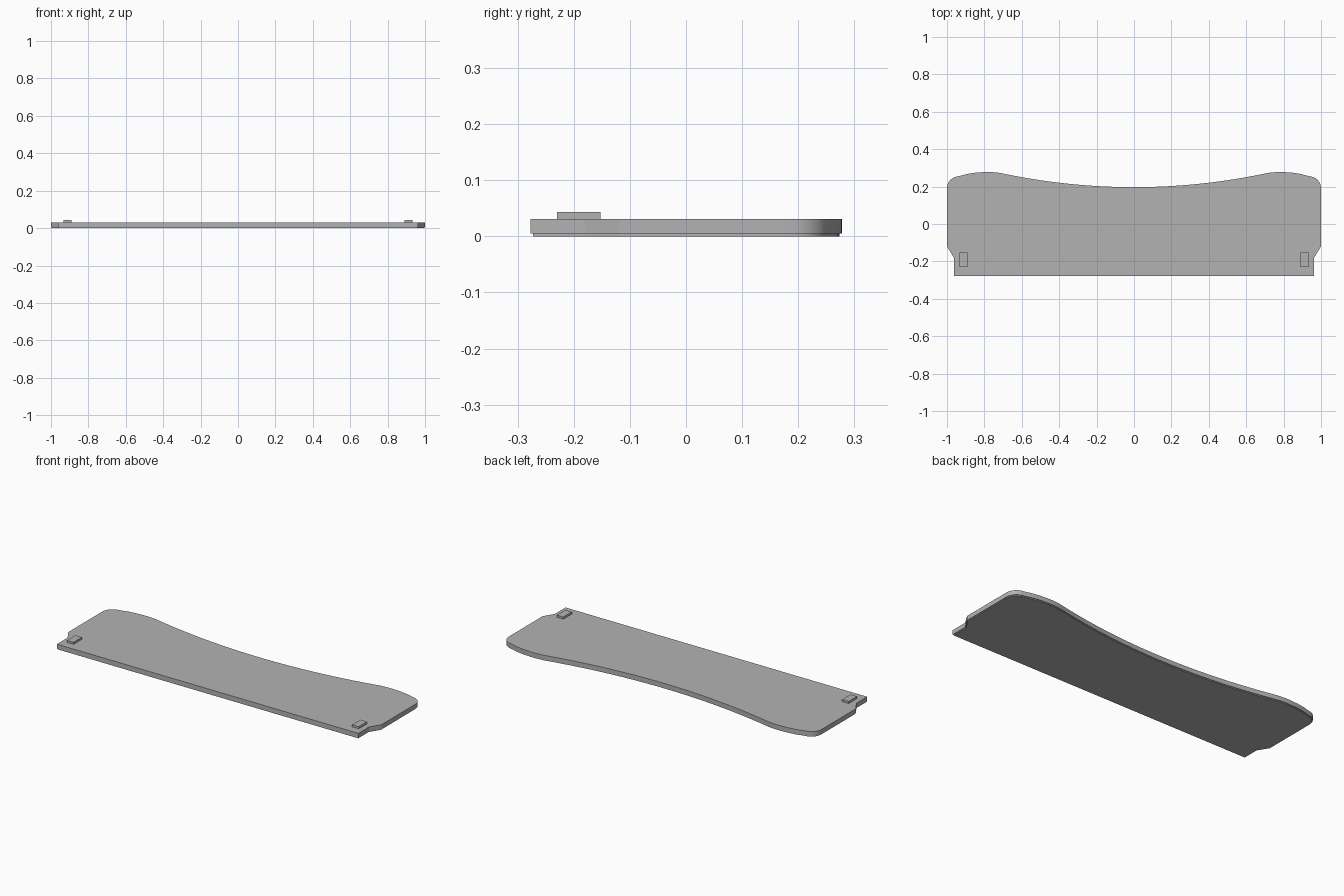
import bpy, bmesh, math

cube = bpy.data.objects.get("Cube")
if cube:
    bpy.data.objects.remove(cube, do_unlink=True)

grey = bpy.data.materials.new("plain_grey")
grey.use_nodes = True
colour = (0.45, 0.45, 0.45, 1)
grey.diffuse_color = colour
grey.node_tree.nodes["Principled BSDF"].inputs["Base Color"].default_value = colour

LIP, TOP = 0.005, 0.031


def finish(bm, name):
    bmesh.ops.recalc_face_normals(bm, faces=bm.faces)
    mesh = bpy.data.meshes.new(name)
    bm.to_mesh(mesh)
    bm.free()
    mesh.materials.append(grey)
    obj = bpy.data.objects.new(name, mesh)
    bpy.context.collection.objects.link(obj)
    return obj


def half_outline():
    """Right half of the panel edge, from the front to the back centre."""
    pts = [(0.963, -0.277), (0.963, -0.18), (1.0, -0.12)]
    # rounded back corner
    for i in range(9):
        a = math.radians(80) * i / 8
        pts.append((0.935 + 0.065 * math.cos(a), 0.19 + 0.065 * math.sin(a)))
    # raised shoulder
    pts += [(0.93, 0.257), (0.89, 0.268), (0.85, 0.274), (0.81, 0.277),
            (0.77, 0.278), (0.73, 0.275)]
    # shallow hollow across the back
    radius = 3.4
    for i in range(17):
        x = 0.70 * (1 - i / 16)
        pts.append((x, 0.197 + radius - math.sqrt(radius ** 2 - x ** 2)))
    return pts


# panel with a narrow recessed lip underneath
right = half_outline()
outline = right + [(-x, y) for x, y in reversed(right[:-1])]
bm = bmesh.new()
base = bm.faces.new([bm.verts.new((x, y, LIP)) for x, y in outline])
top = bmesh.ops.extrude_face_region(bm, geom=[base], use_keep_orig=True)
bmesh.ops.translate(bm, vec=(0, 0, TOP - LIP),
                    verts=[g for g in top["geom"] if isinstance(g, bmesh.types.BMVert)])
bmesh.ops.recalc_face_normals(bm, faces=bm.faces)
bottom = min(bm.faces, key=lambda f: f.calc_center_median().z)
bmesh.ops.inset_region(bm, faces=[bottom], thickness=0.004, use_even_offset=True)
low = bmesh.ops.extrude_face_region(bm, geom=[bottom])
bmesh.ops.translate(bm, vec=(0, 0, -LIP),
                    verts=[g for g in low["geom"] if isinstance(g, bmesh.types.BMVert)])
if bottom.is_valid:
    bmesh.ops.delete(bm, geom=[bottom], context='FACES_ONLY')
panel = finish(bm, "panel")
bpy.ops.object.select_all(action='DESELECT')
panel.select_set(True)
bpy.context.view_layer.objects.active = panel
bpy.ops.object.shade_smooth_by_angle(angle=math.radians(25))

# small raised tabs near the front corners
for side, name in ((1, "left_tab"), (-1, "right_tab")):
    bm = bmesh.new()
    bmesh.ops.create_cube(bm, size=1)
    bmesh.ops.scale(bm, vec=(0.042, 0.077, 0.014), verts=bm.verts)
    bmesh.ops.translate(bm, vec=(side * 0.911, -0.191, 0.036), verts=bm.verts)
    finish(bm, name)
